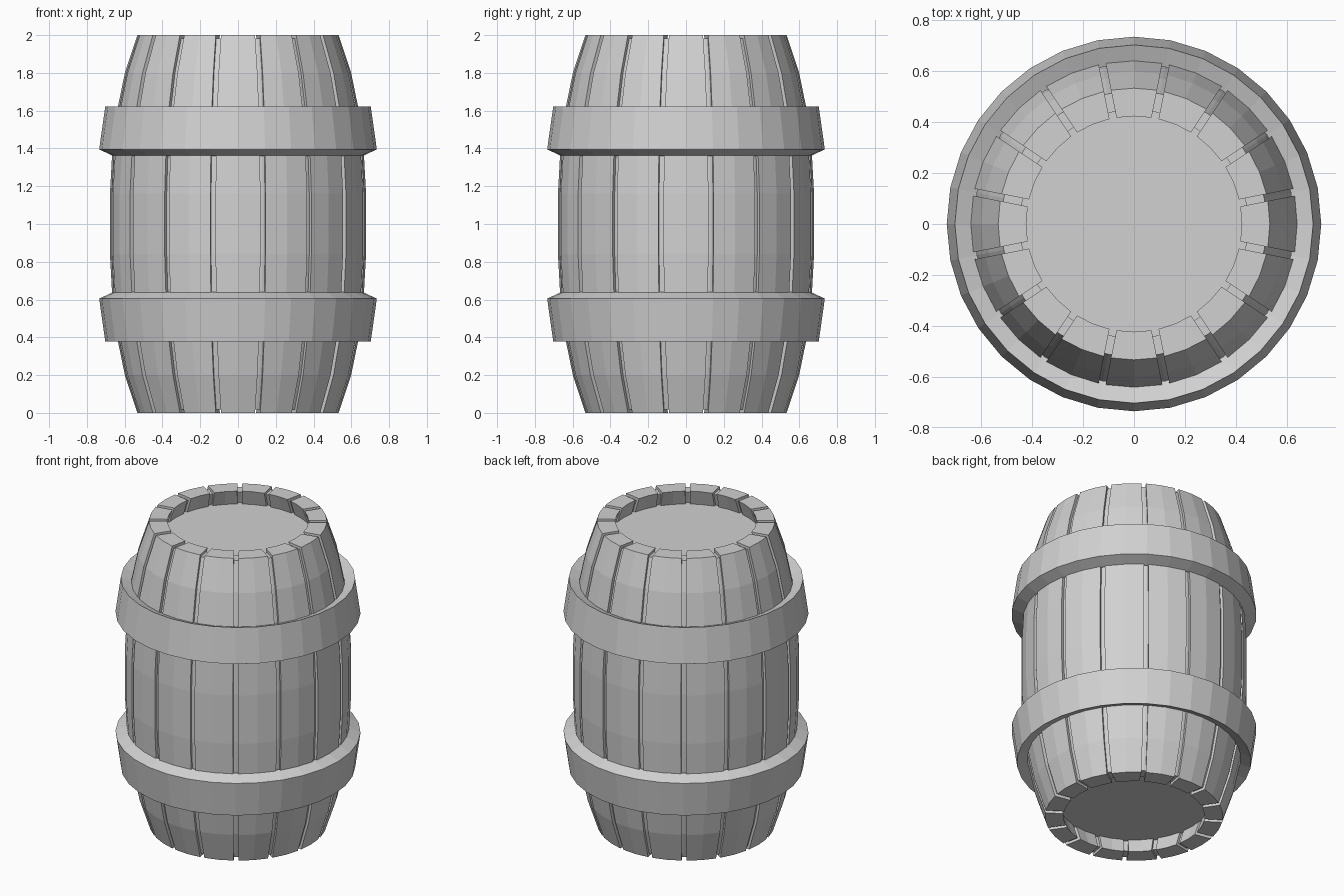
import bpy, bmesh
from math import pi, sin, cos, asin
from mathutils import Vector

cube = bpy.data.objects.get("Cube")
if cube:
    bpy.data.objects.remove(cube, do_unlink=True)

STAVES = 16
SIDES = 2 * STAVES
GAP = 0.028        # width of the groove between staves
THICK = 0.11       # stave thickness
INSET = 0.018      # depth of the grooves
HEAD = 0.1         # how far the end boards are recessed

grey = bpy.data.materials.new("plain_grey")
grey.use_nodes = True
grey.diffuse_color = (0.64, 0.64, 0.64, 1)
grey.node_tree.nodes["Principled BSDF"].inputs["Base Color"].default_value = (0.64, 0.64, 0.64, 1)

# Bulging outer profile (radius, height), mirrored about mid height
lower = [(0.533, 0), (0.599, 0.2), (0.64, 0.4), (0.667, 0.64), (0.678, 0.84)]
profile = lower + [(r, 2 - z) for r, z in reversed(lower)]


def finish(bm, name):
    bmesh.ops.remove_doubles(bm, verts=bm.verts, dist=1e-5)
    bmesh.ops.recalc_face_normals(bm, faces=bm.faces)
    mesh = bpy.data.meshes.new(name)
    bm.to_mesh(mesh)
    bm.free()
    mesh.materials.append(grey)
    obj = bpy.data.objects.new(name, mesh)
    bpy.context.collection.objects.link(obj)
    return obj


def lathe(name, points, closed=False):
    bm = bmesh.new()
    verts = [bm.verts.new((r, 0, z)) for r, z in points]
    edges = [bm.edges.new(pair) for pair in zip(verts, verts[1:])]
    if closed:
        edges.append(bm.edges.new((verts[-1], verts[0])))
    bmesh.ops.spin(bm, geom=verts + edges, cent=(0, 0, 0), axis=(0, 0, 1),
                   angle=2 * pi, steps=SIDES)
    return finish(bm, name)


def polar(r, a, z):
    return Vector((r * cos(a), r * sin(a), z))


def stave(name, centre):
    bm = bmesh.new()
    rings = []
    for r, z in profile:
        ring = []
        for radius, order in ((r, (-1, 0, 1)), (r - THICK, (1, 0, -1))):
            half = pi / STAVES - asin(GAP / 2 / radius)
            ring += [bm.verts.new(polar(radius, centre + s * half, z)) for s in order]
        rings.append(ring)
    for a, b in zip(rings, rings[1:]):
        for i in range(len(a)):
            j = (i + 1) % len(a)
            bm.faces.new((a[i], a[j], b[j], b[i]))
    # End caps, split along the middle of the stave
    for ring in (rings[0], rings[-1]):
        bm.faces.new((ring[0], ring[1], ring[4], ring[5]))
        bm.faces.new((ring[1], ring[2], ring[3], ring[4]))
    finish(bm, name)


# Staves around the barrel
for i in range(STAVES):
    stave(f"stave_{i + 1}", i * 2 * pi / STAVES)

# Inner shell: groove floor and recessed end boards in one turned solid
rim = profile[0][0] - THICK + INSET
half_shell = [(0, HEAD), (rim + 0.033, HEAD), (rim + 0.006, INSET),
              (profile[0][0] - INSET + 0.006, INSET)]
half_shell += [(r - INSET, z) for r, z in lower[1:]]
lathe("inner_shell", half_shell + [(r, 2 - z) for r, z in reversed(half_shell)])

# Slanted hoops, mirrored top and bottom
hoop = [(0.703, 0.378), (0.735, 0.605), (0.66, 0.64), (0.628, 0.408)]
lathe("lower_hoop", hoop, closed=True)
lathe("upper_hoop", [(r, 2 - z) for r, z in hoop], closed=True)
